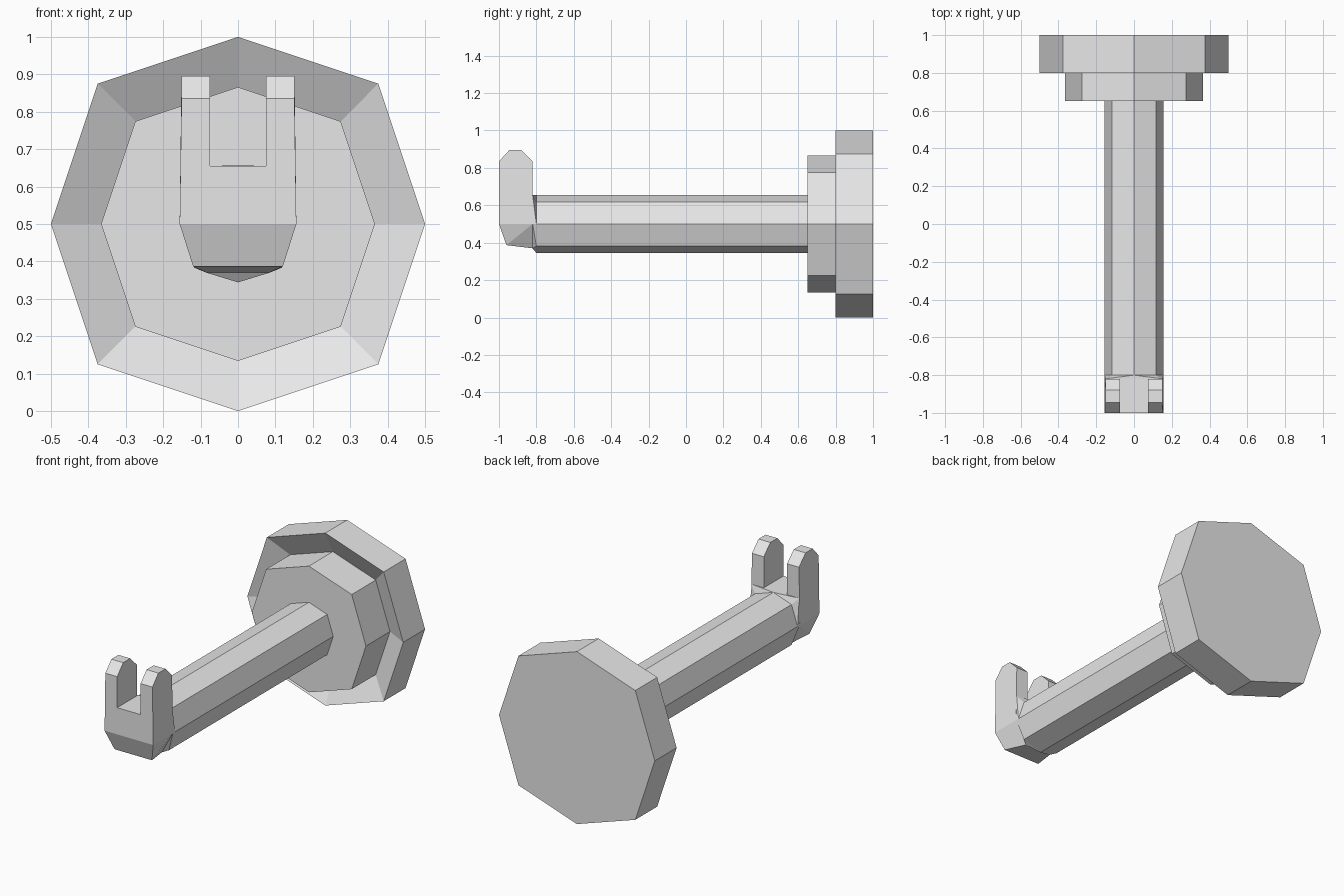
import bpy
import bmesh

if "Cube" in bpy.data.objects:
    bpy.data.objects.remove(bpy.data.objects["Cube"], do_unlink=True)

AXIS_Z = 0.5
OCTAGON = [(0, 1), (0.75, 0.75), (1, 0), (0.75, -0.75),
           (0, -1), (-0.75, -0.75), (-1, 0), (-0.75, 0.75)]

grey = bpy.data.materials.new("plain_grey")
grey.use_nodes = True
grey.diffuse_color = (0.8, 0.8, 0.8, 1)
grey.node_tree.nodes["Principled BSDF"].inputs["Base Color"].default_value = (0.8, 0.8, 0.8, 1)


def finish(name, bm):
    bmesh.ops.recalc_face_normals(bm, faces=bm.faces)
    mesh = bpy.data.meshes.new(name)
    bm.to_mesh(mesh)
    bm.free()
    mesh.materials.append(grey)
    obj = bpy.data.objects.new(name, mesh)
    bpy.context.collection.objects.link(obj)
    return obj


def ring_points(y, radius):
    return [(x * radius, y, AXIS_Z + z * radius) for x, z in OCTAGON]


def loft(name, rings):
    """Closed octagonal loft along y from (y, radius) pairs."""
    bm = bmesh.new()
    loops = [[bm.verts.new(p) for p in ring_points(y, r)] for y, r in rings]
    for a, b in zip(loops, loops[1:]):
        for i in range(8):
            j = (i + 1) % 8
            bm.faces.new((a[i], a[j], b[j], b[i]))
    bm.faces.new(loops[0])
    bm.faces.new(loops[-1])
    return finish(name, bm)


def hull(name, points):
    bm = bmesh.new()
    for p in points:
        bm.verts.new(p)
    bmesh.ops.convex_hull(bm, input=bm.verts)
    bmesh.ops.dissolve_limit(bm, angle_limit=0.02, verts=bm.verts, edges=bm.edges)
    return finish(name, bm)


def mirrored(points):
    return [(s * x, y, z) for x, y, z in points for s in (1, -1)]


# Wall plate with a dished front, its collar, and the shaft
loft("wall_plate", [(1, 0.5), (0.8, 0.5), (0.87, 0.366)])
loft("collar", [(0.87, 0.366), (0.65, 0.366)])
loft("shaft", [(0.66, 0.156), (-0.8, 0.156)])

# Neck blending the shaft into the forked end
back = [(0.152, -0.82, 0.655), (0.156, -0.82, 0.5), (0.085, -0.82, 0.37)]
hull("neck", mirrored(back) + ring_points(-0.8, 0.156))

# Forked end: chamfered block with a slot cut between the prongs
fork = hull("forked_end", mirrored([
    (0.151, -0.945, 0.895), (0.151, -0.88, 0.895),
    (0.151, -1, 0.835), (0.151, -0.82, 0.835),
    (0.156, -1, 0.5), (0.156, -0.82, 0.5),
    (0.12, -0.96, 0.387), (0.085, -0.82, 0.37)]))
slot = hull("slot_cutter", mirrored([
    (0.075, y, z) for y in (-1.1, -0.7) for z in (0.655, 1)]))
slot.hide_render = True

cut = fork.modifiers.new("slot", "BOOLEAN")
cut.operation = "DIFFERENCE"
cut.solver = "EXACT"
cut.object = slot
bpy.context.view_layer.objects.active = fork
bpy.ops.object.modifier_apply(modifier=cut.name)
bpy.data.objects.remove(slot, do_unlink=True)
